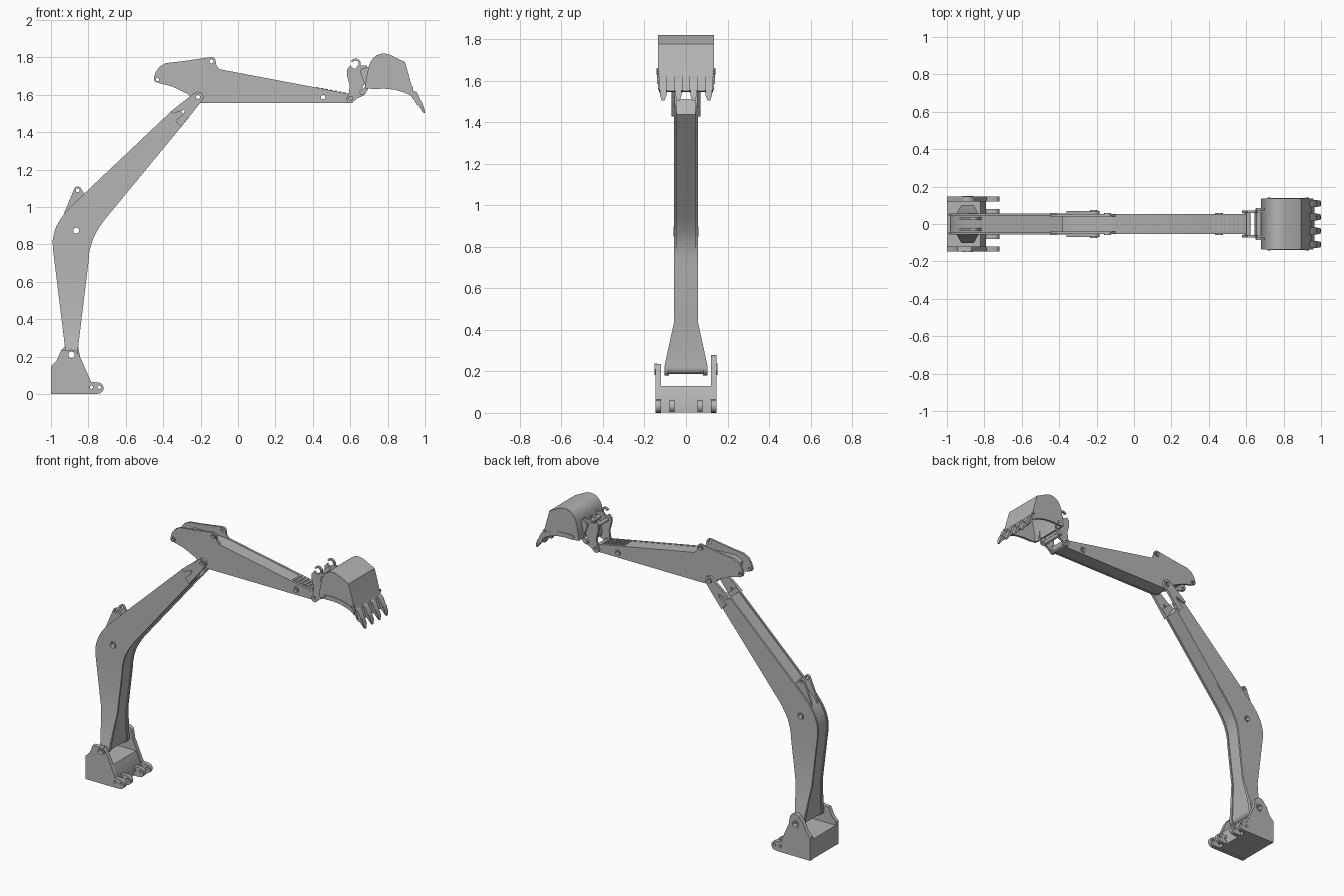
import bpy, bmesh, math

if "Cube" in bpy.data.objects:
    bpy.data.objects.remove(bpy.data.objects["Cube"], do_unlink=True)

grey = bpy.data.materials.new("machine_grey")
grey.use_nodes = True
grey.diffuse_color = (0.46, 0.46, 0.47, 1)
grey.node_tree.nodes["Principled BSDF"].inputs["Base Color"].default_value = (0.46, 0.46, 0.47, 1)


def circle(x, z, r, n=20):
    return [(x + r * math.cos(math.tau * i / n), z + r * math.sin(math.tau * i / n)) for i in range(n)]


def arc(x, z, r, a0, a1, n=8):
    angles = [math.radians(a0 + (a1 - a0) * i / n) for i in range(n + 1)]
    return [(x + r * math.cos(a), z + r * math.sin(a)) for a in angles]


def inset(pts, d, closed=True):
    """Shift a clockwise x-z outline inwards by d."""
    out, n = [], len(pts)
    for i, (x, z) in enumerate(pts):
        a = pts[i - 1] if closed or i else pts[i]
        b = pts[(i + 1) % n] if closed or i < n - 1 else pts[i]
        dx, dz = b[0] - a[0], b[1] - a[1]
        k = d / math.hypot(dx, dz)
        out.append((x + dz * k, z - dx * k))
    return out


def flare(z):
    """Widening of the boom towards its foot."""
    return 1 + 0.8 * min(max((0.44 - z) / 0.21, 0), 1)


def plate(name, outline, y0, y1, holes=(), flared=False):
    """Extrude an x-z outline with round holes from y0 to y1."""
    curve = bpy.data.curves.new(name, 'CURVE')
    curve.dimensions, curve.fill_mode = '2D', 'BOTH'
    curve.extrude = abs(y1 - y0) / 2
    for pts in [outline] + [circle(*h) for h in holes]:
        s = curve.splines.new('POLY')
        s.points.add(len(pts) - 1)
        for p, (x, z) in zip(s.points, pts):
            p.co = (x, z, 0, 1)
        s.use_cyclic_u = True
    tmp = bpy.data.objects.new(name + "_tmp", curve)
    bpy.context.collection.objects.link(tmp)
    bpy.context.view_layer.update()
    mesh = bpy.data.meshes.new_from_object(tmp.evaluated_get(bpy.context.evaluated_depsgraph_get()))
    bpy.data.objects.remove(tmp, do_unlink=True)
    bpy.data.curves.remove(curve)

    bm = bmesh.new()
    bm.from_mesh(mesh)
    bmesh.ops.remove_doubles(bm, verts=bm.verts, dist=1e-5)
    for v in bm.verts:
        x, z, y = v.co
        v.co = (x, y + (y0 + y1) / 2, z)
    if flared:
        for h in (0.23, 0.44):
            bmesh.ops.bisect_plane(bm, geom=bm.verts[:] + bm.edges[:] + bm.faces[:],
                                   plane_co=(0, 0, h), plane_no=(0, 0, 1))
        for v in bm.verts:
            v.co.y *= flare(v.co.z)
    bmesh.ops.recalc_face_normals(bm, faces=bm.faces)
    bm.to_mesh(mesh)
    bm.free()
    mesh.name = name
    mesh.materials.clear()
    mesh.materials.append(grey)
    obj = bpy.data.objects.new(name, mesh)
    bpy.context.collection.objects.link(obj)
    bpy.ops.object.select_all(action='DESELECT')
    obj.select_set(True)
    bpy.context.view_layer.objects.active = obj
    bpy.ops.object.shade_smooth_by_angle(angle=math.radians(30))
    return obj


def pair(name, outline, y0, y1, holes=(), flared=False):
    plate("near_" + name, outline, -y1, -y0, holes, flared)
    plate("far_" + name, outline, y0, y1, holes, flared)


def ring(name, x, z, r, hole, y0, y1):
    pair(name, circle(x, z, r), y0, y1, [(x, z, hole)])


# Mounting base: two cheeks of different height, a block and lugs
foot_pin = (-0.89, 0.21, 0.017)
lug_holes = [(-0.785, 0.037, 0.009), (-0.742, 0.037, 0.009)]
cheek_back = [(-1, 0), (-1, 0.15), (-0.97, 0.18), (-0.945, 0.235)]
cheek_front = [(-0.845, 0.20), (-0.785, 0.065)] + arc(-0.749, 0.032, 0.03, 80, -80) + [(-0.78, 0)]
plate("near_base_cheek", cheek_back + [(-0.87, 0.235)] + cheek_front, -0.147, -0.12,
      [foot_pin] + lug_holes)
plate("far_base_cheek", cheek_back + [(-0.925, 0.255)] + arc(-0.89, 0.24, 0.038, 150, 20) + cheek_front,
      0.12, 0.147, [foot_pin] + lug_holes)
plate("base_block", [(-0.999, 0.001), (-0.999, 0.13), (-0.82, 0.13), (-0.79, 0.062), (-0.79, 0.001)],
      -0.121, 0.121)
pair("base_lug", [(-0.81, 0.001), (-0.81, 0.062)] + arc(-0.749, 0.032, 0.03, 90, -80), 0.055, 0.08,
     lug_holes)
ring("foot_pin_collar", -0.89, 0.21, 0.028, 0.017, 0.14, 0.151)

# Boom: bent box with side plates standing proud of the core
boom_rear = arc(-0.89, 0.215, 0.035, -90, -180, 5) + [
    (-0.925, 0.25), (-0.99, 0.78), (-0.991, 0.82), (-0.985, 0.855), (-0.972, 0.895),
    (-0.95, 0.935), (-0.92, 0.975), (-0.885, 1.012), (-0.36, 1.51)]
boom_belly = [(-0.71, 0.936), (-0.735, 0.902), (-0.757, 0.866), (-0.775, 0.83), (-0.788, 0.79),
              (-0.796, 0.75), (-0.799, 0.71), (-0.855, 0.25)] + arc(-0.89, 0.215, 0.035, 0, -75, 4)
boom_holes = [foot_pin, (-0.865, 0.874, 0.016)]
pair("boom_side", boom_rear + [(-0.33, 1.535), (-0.265, 1.476)] + boom_belly, 0.045, 0.057,
     boom_holes, True)
plate("boom_core", inset(boom_rear + [(-0.345, 1.515), (-0.30, 1.433)] + boom_belly, 0.007),
      -0.046, 0.046, boom_holes, True)
ring("boom_boss", -0.865, 0.874, 0.024, 0.016, 0.05, 0.06)

# Fork at the boom tip, with a notched tail
pair("boom_fork", [(-0.305, 1.428), (-0.335, 1.462), (-0.29, 1.50), (-0.283, 1.522), (-0.345, 1.50),
                   (-0.36, 1.51), (-0.33, 1.535)] + arc(-0.214, 1.588, 0.029, 130, -40),
     0.0535, 0.07, [(-0.214, 1.588, 0.011)])
ring("fork_pin_collar", -0.214, 1.588, 0.02, 0.011, 0.069, 0.074)

# Cylinder ears on top of the boom bend
pair("boom_ear", [(-0.935, 0.945), (-0.925, 0.98)] + arc(-0.857, 1.09, 0.02, 160, 30, 6) +
     [(-0.82, 1.068), (-0.80, 1.07), (-0.85, 1.0)], 0.022, 0.038, [(-0.857, 1.09, 0.01)])

# Stick: tapering box with raised rear cheeks
stick_end = arc(0.60, 1.58, 0.024, 75, -90, 6)
stick_low = [(-0.19, 1.556), (-0.22, 1.561), (-0.245, 1.576), (-0.267, 1.604), (-0.353, 1.645)]
stick_holes = [(-0.214, 1.588, 0.011), (0.455, 1.588, 0.012)]
pair("stick_side", [(-0.42, 1.662), (-0.445, 1.672), (-0.45, 1.69), (-0.44, 1.722), (-0.418, 1.752),
                    (-0.385, 1.77), (-0.31, 1.778)] + arc(-0.142, 1.78, 0.022, 105, 10, 6) +
     [(-0.115, 1.755), (-0.098, 1.737)] + stick_end + stick_low, 0.04, 0.054,
     stick_holes + [(-0.43, 1.682, 0.009), (-0.142, 1.779, 0.011)])
plate("stick_core", inset([(-0.37, 1.665), (-0.385, 1.72), (-0.34, 1.748), (-0.14, 1.742),
                           (-0.098, 1.737)] + stick_end + stick_low, 0.002), -0.041, 0.041, stick_holes)
ring("stick_boss", 0.455, 1.588, 0.021, 0.012, 0.05, 0.06)
ring("stick_ear_collar", -0.142, 1.779, 0.019, 0.011, 0.05, 0.06)
ring("stick_tail_collar", -0.43, 1.682, 0.016, 0.009, 0.05, 0.06)

# Ribbed wear pad near the stick end
for i in range(7):
    x = 0.42 + 0.024 * i
    z = 1.638 - 0.19 * (x - 0.42)
    plate(f"stick_rib_{i}", [(x, z - 0.01), (x, z + 0.004), (x + 0.012, z + 0.002), (x + 0.012, z - 0.012)],
          -0.04, 0.04)

# Quick coupler: hooked side plates joined by cross bars
hook = arc(0.628, 1.766, 0.028, -70, 150, 12) + arc(0.628, 1.766, 0.017, 150, -70, 12)
pair("coupler_plate", [(0.578, 1.575), (0.592, 1.61), (0.597, 1.65), (0.583, 1.70), (0.583, 1.735),
                       (0.60, 1.757), (0.615, 1.742), (0.64, 1.742), (0.658, 1.757), (0.69, 1.757),
                       (0.686, 1.69), (0.664, 1.635), (0.684, 1.615), (0.672, 1.597), (0.635, 1.58),
                       (0.61, 1.555), (0.59, 1.557)], 0.058, 0.073, [(0.603, 1.582, 0.01)])
pair("coupler_hook", hook, 0.058, 0.073)
for name, x, z, r, w in (("lower_pin", 0.603, 1.582, 0.014, 0.06), ("latch_bar", 0.664, 1.612, 0.014, 0.083),
                         ("upper_pin", 0.612, 1.72, 0.012, 0.06), ("bucket_pin", 0.668, 1.725, 0.014, 0.083)):
    plate("coupler_" + name, circle(x, z, r, 16), -w, w)
plate("coupler_web", [(0.645, 1.62), (0.655, 1.70), (0.672, 1.70), (0.66, 1.62)], -0.06, 0.06)

# Bucket: open shell, end walls, edge strips and ears
shell = [(0.68, 1.635), (0.684, 1.684), (0.70, 1.754), (0.71, 1.779), (0.724, 1.798), (0.742, 1.812),
         (0.765, 1.82), (0.79, 1.82), (0.812, 1.815), (0.893, 1.775), (0.93, 1.642), (0.96, 1.56)]
mouth = [(0.936, 1.583), (0.912, 1.602), (0.882, 1.615), (0.835, 1.628), (0.786, 1.633), (0.72, 1.632)]
plate("bucket_shell", shell + inset(shell, 0.012, False)[::-1], -0.134, 0.134)
pair("bucket_wall", inset(shell, 0.001, False) + mouth, 0.123, 0.135)
pair("bucket_edge_strip", mouth + [(x, z + 0.028) for x, z in mouth[::-1]], 0.13, 0.139)
for x, z in ((0.722, 1.65), (0.927, 1.637)):
    pair("bucket_side_bolt", circle(x, z, 0.009, 10), 0.13, 0.143)
pair("bucket_ear", [(0.655, 1.602), (0.658, 1.625), (0.682, 1.645), (0.655, 1.715), (0.658, 1.738),
                    (0.70, 1.75), (0.70, 1.64), (0.68, 1.605)], 0.074, 0.086)

# Cutting lip and four teeth
plate("bucket_lip", [(0.93, 1.60), (0.947, 1.606), (0.966, 1.55), (0.956, 1.545)], -0.128, 0.128)
for i in range(4):
    y = -0.11 + 0.22 * i / 3
    plate(f"tooth_holder_{i}", [(0.92, 1.60), (0.943, 1.622), (0.958, 1.61), (0.982, 1.555),
                                (0.962, 1.542), (0.94, 1.572)], y - 0.019, y + 0.019)
    tip = plate(f"tooth_{i}", [(0.962, 1.548), (0.982, 1.566), (0.996, 1.53), (1.0, 1.503), (0.99, 1.506)],
                y - 0.016, y + 0.016)
    for v in tip.data.vertices:
        if v.co.z < 1.52:
            v.co.y = y + (v.co.y - y) * 0.4
